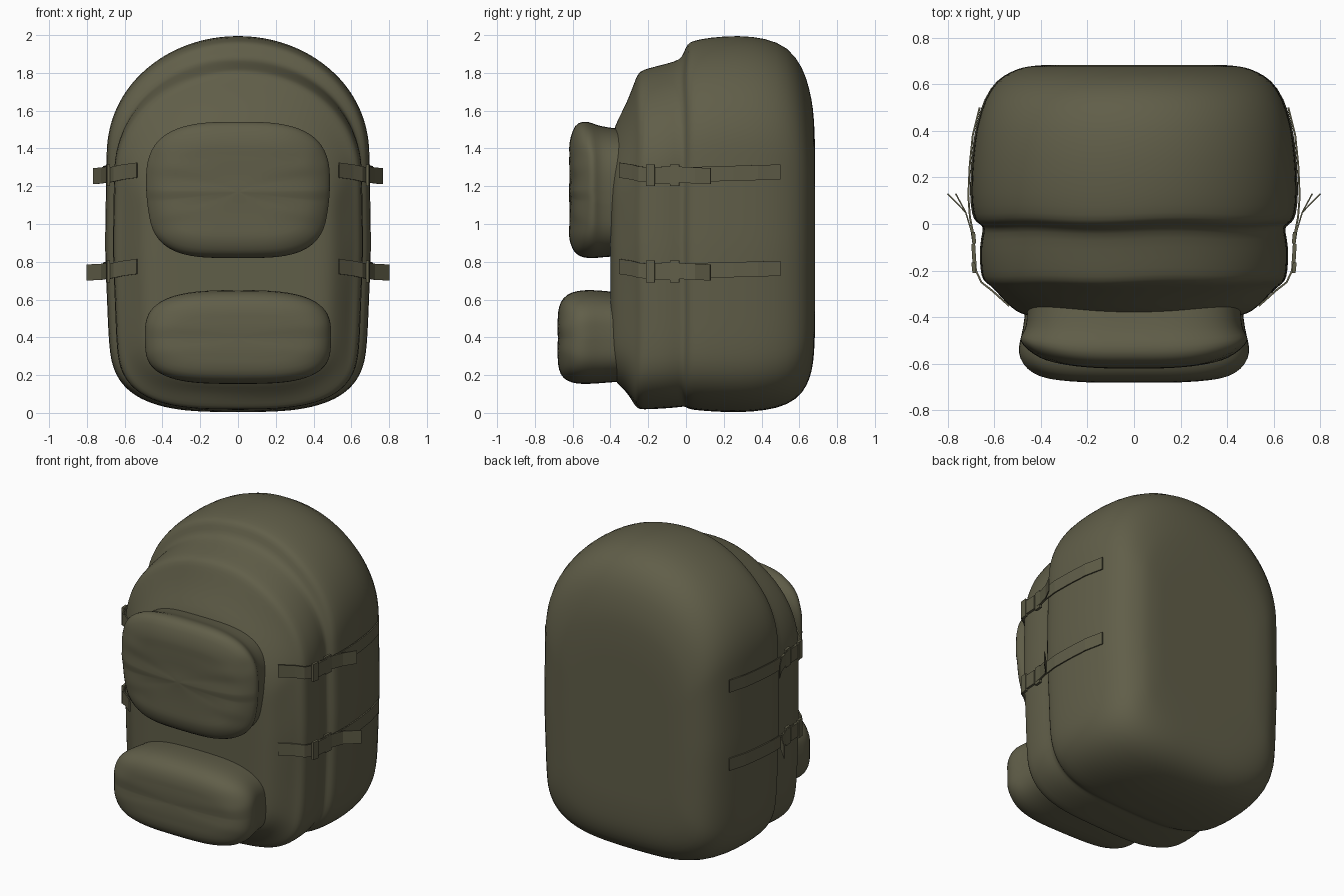
import bpy, bmesh, math

if "Cube" in bpy.data.objects:
    bpy.data.objects.remove(bpy.data.objects["Cube"])

fabric = bpy.data.materials.new("olive fabric")
fabric.diffuse_color = (0.118, 0.112, 0.066, 1)
fabric.use_nodes = True
fabric.node_tree.nodes["Principled BSDF"].inputs["Base Color"].default_value = fabric.diffuse_color


def finish(name, bm, smooth=True):
    bmesh.ops.recalc_face_normals(bm, faces=bm.faces)
    me = bpy.data.meshes.new(name)
    bm.to_mesh(me)
    bm.free()
    me.materials.append(fabric)
    ob = bpy.data.objects.new(name, me)
    bpy.context.collection.objects.link(ob)
    for p in me.polygons:
        p.use_smooth = smooth
    return ob


def outline(w, z0, z1, low, high, nb, nt):
    """Arched outline: rounded bottom, straight sides, domed top."""
    zb, zt = z0 + low * (z1 - z0), z0 + high * (z1 - z0)
    half = []
    for i in range(13):
        a = i / 12 * math.pi / 2
        half.append((w * math.sin(a) ** (2 / nb), zb - (zb - z0) * max(math.cos(a), 0) ** (2 / nb)))
    for i in range(1, 10):
        half.append((w, zb + (zt - zb) * i / 10))
    for i in range(17):
        a = i / 16 * math.pi / 2
        half.append((w * max(math.cos(a), 0) ** (2 / nt), zt + (z1 - zt) * math.sin(a) ** (2 / nt)))
    half[0], half[-1] = (0, z0), (0, z1)
    return half + [(-x, z) for x, z in half[-2:0:-1]]


def loft(name, sections, shape, warp, cap_back=True):
    """Skin a row of arched outlines placed along y."""
    bm = bmesh.new()
    rings = []

    def shrunk(sec, f):
        y, w, z0, z1 = sec
        m, h = (z0 + z1) / 2, (z1 - z0) / 2
        return (y, w * f, m - h * f, m + h * f)

    secs = list(sections)
    if cap_back:
        secs = [shrunk(secs[0], f) for f in (0.03, 0.3, 0.6, 0.85)] + secs
    secs += [shrunk(secs[-1], f) for f in (0.85, 0.6, 0.3, 0.03)]
    for y, w, z0, z1 in secs:
        rings.append([bm.verts.new(warp(x, y, z)) for x, z in outline(w, z0, z1, *shape)])
    for a, b in zip(rings, rings[1:]):
        for i in range(len(a)):
            j = (i + 1) % len(a)
            bm.faces.new((a[i], a[j], b[j], b[i]))
    if cap_back:
        bm.faces.new(rings[0])
    bm.faces.new(rings[-1])
    ob = finish(name, bm)
    ob.modifiers.new("soft", 'SUBSURF').levels = 1
    return ob


# Pack body: back panel, main compartment, seam, middle compartment, front panel
body = [
    (.683, .38, .42, 1.42), (.679, .43, .33, 1.53), (.672, .48, .25, 1.62), (.655, .525, .18, 1.71),
    (.62, .59, .105, 1.83), (.54, .645, .04, 1.94), (.42, .682, .012, 1.985),
    (.28, .700, .0, 2.0), (.12, .707, .008, 1.988), (.035, .695, .015, 1.97),
    (.008, .68, .025, 1.955), (-.008, .65, .035, 1.91), (-.028, .648, .03, 1.87),
    (-.1, .665, .024, 1.85), (-.2, .66, .018, 1.825), (-.245, .65, .018, 1.81),
    (-.263, .62, .03, 1.775), (-.285, .598, .07, 1.715), (-.32, .565, .115, 1.63),
    (-.36, .525, .15, 1.555), (-.387, .485, .19, 1.49), (-.40, .42, .25, 1.4)]


def body_warp(x, y, z):
    # sides narrow slightly to the bottom, with faint fabric ripples
    x *= 1 - .05 * min(1, max(0, 1 - z / .85)) - .012 * min(1, max(0, (z - .9) / .5))
    if -.3 < y < .06:
        y += .006 * math.sin(9 * x) * math.sin(7 * z + 1)
    return x, y, z


loft("pack_body", body, (.21, .69, 3.1, 2.03), body_warp)

# Upper pocket, bulging forward with horizontal folds
upper = [(-.33, .46, .83, 1.5), (-.42, .46, .826, 1.513), (-.47, .472, .82, 1.522),
         (-.52, .488, .817, 1.546), (-.57, .49, .83, 1.54), (-.603, .465, .86, 1.50),
         (-.618, .41, .92, 1.42)]


def upper_warp(x, y, z):
    front = max(0, min(1, (-y - .45) / .15))
    y += front * (.085 * abs(x / .49) ** 3.5 + .003 * math.sin(z * 52))
    x *= 1 - .11 * max(0, (1.25 - z) / .42) ** 1.8
    return x, y, z


loft("upper_pocket", upper, (.4, .52, 3.6, 3.0), upper_warp, False)

# Lower pocket
lower = [(-.28, .46, .17, .63), (-.42, .47, .16, .645), (-.5, .484, .153, .652),
         (-.58, .496, .152, .648), (-.632, .492, .168, .628), (-.665, .462, .2, .59),
         (-.68, .41, .26, .53)]


def lower_warp(x, y, z):
    front = max(0, min(1, (-y - .45) / .15))
    y += front * (.055 * abs(x / .49) ** 4 + .002 * math.sin(z * 52))
    return x, y, z


loft("lower_pocket", lower, (.48, .52, 3.2, 3.0), lower_warp, False)


def ribbon(name, path, height, thick):
    """Flat webbing through (x, y, z centre) points, mirrored to both sides."""
    bm = bmesh.new()
    rows = [[bm.verts.new((x, y, z + s * height / 2)) for s in (-1, 1)] for x, y, z in path]
    for a, b in zip(rows, rows[1:]):
        bm.faces.new((a[0], b[0], b[1], a[1]))
    ob = finish(name, bm, False)
    sol = ob.modifiers.new("thickness", 'SOLIDIFY')
    sol.thickness, sol.offset = thick, 0
    ob.modifiers.new("both sides", 'MIRROR')
    return ob


# Compression straps with buckles and loose tails
for label, z, tip in (("upper", 1.265, .765), ("lower", .755, .80)):
    ribbon(label + "_strap", [
        (.662, .5, z + .01), (.692, .38, z + .007), (.705, .25, z + .003), (.711, .12, z),
        (.704, .03, z - .005), (.688, -.05, z - .008), (.678, -.2, z - .005),
        (.655, -.25, z), (.61, -.285, z + .01), (.535, -.352, z + .02)], .08, .008)
    ribbon(label + "_strap_tail", [
        (.684, -.13, z), (.698, -.03, z - .004), (.722, .05, z - .008),
        (tip, .13, z - .012)], .085, .006)
    # buckle: wide clip, narrow middle, wide clip
    for part, y0, y1, h in (("front_clip", -.21, -.165, .115), ("middle", -.165, -.085, .09),
                            ("rear_clip", -.085, -.035, .115)):
        ribbon(label + "_buckle_" + part, [
            (.685, y0, z - .007), (.690, y1, z - .007)], h, .016)
